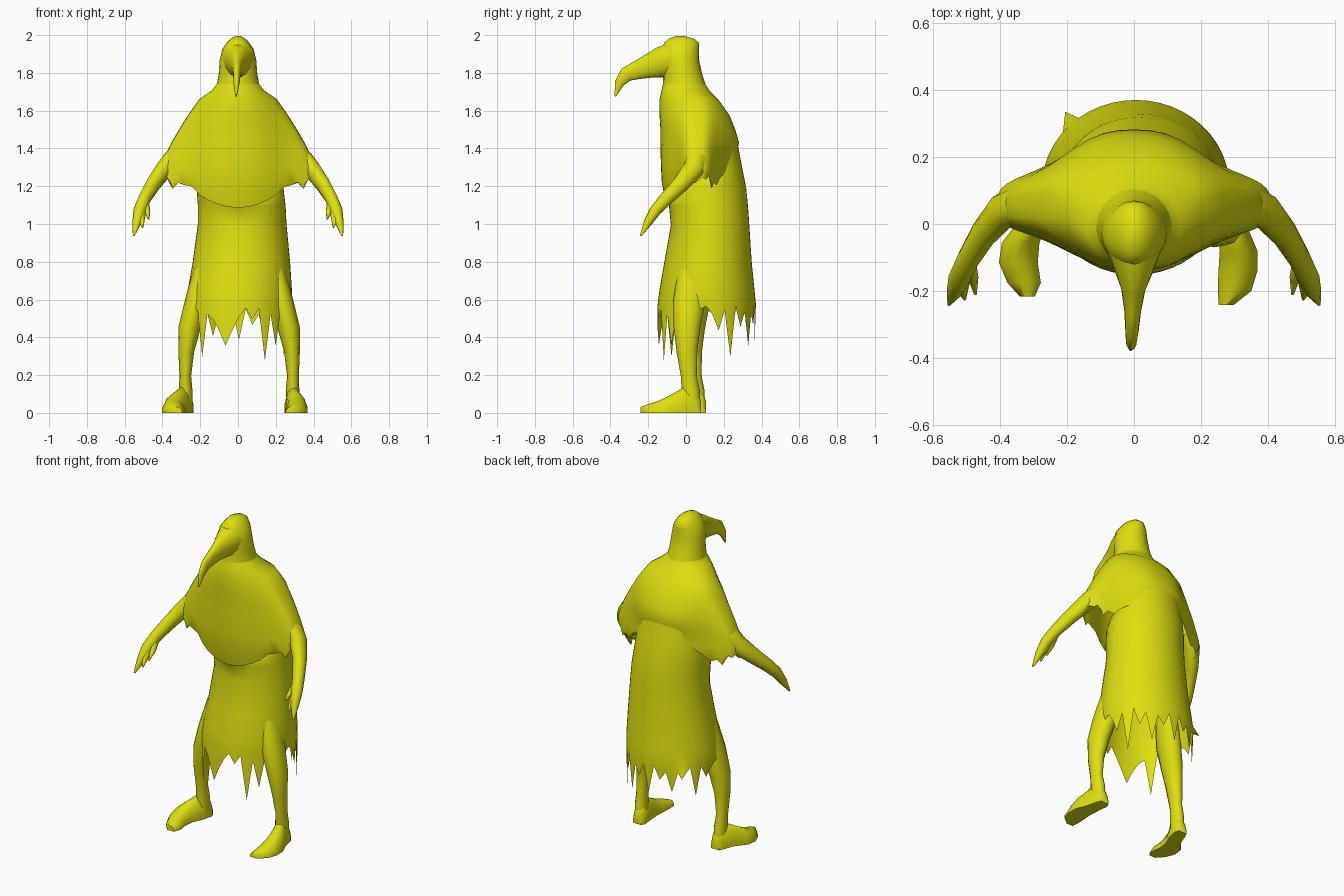
import bpy, bmesh, math
from mathutils import Vector

if "Cube" in bpy.data.objects:
    bpy.data.objects.remove(bpy.data.objects["Cube"])

mat = bpy.data.materials.new("mustard_yellow")
mat.diffuse_color = (0.74, 0.74, 0.005, 1)
mat.use_nodes = True
mat.node_tree.nodes["Principled BSDF"].inputs["Base Color"].default_value = mat.diffuse_color


def loft(name, rings, cap_start=False, cap_end=False):
    """Skin a list of equal-length closed rings."""
    bm = bmesh.new()
    vs = [[bm.verts.new(p) for p in r] for r in rings]
    n = len(rings[0])
    for a, b in zip(vs, vs[1:]):
        for i in range(n):
            j = (i + 1) % n
            bm.faces.new((a[i], a[j], b[j], b[i]))
    if cap_start:
        bm.faces.new(vs[0][::-1])
    if cap_end:
        bm.faces.new(vs[-1])
    bmesh.ops.remove_doubles(bm, verts=bm.verts, dist=0.0005)
    bmesh.ops.recalc_face_normals(bm, faces=bm.faces)
    me = bpy.data.meshes.new(name)
    bm.to_mesh(me)
    bm.free()
    me.materials.append(mat)
    ob = bpy.data.objects.new(name, me)
    bpy.context.collection.objects.link(ob)
    bpy.ops.object.select_all(action='DESELECT')
    ob.select_set(True)
    bpy.context.view_layer.objects.active = ob
    bpy.ops.object.shade_smooth_by_angle(angle=math.radians(60))
    return ob


def oval(z, cx, rx, front, back, n):
    """Horizontal oval ring, starting at the front and turning to +x."""
    cy, ry = (front + back) / 2, (back - front) / 2
    return [Vector((cx + rx * math.sin(a), cy - ry * math.cos(a), z))
            for a in (math.tau * i / n for i in range(n))]


def tube(name, pts, n=10):
    """Tapered tube along points (x, y, z, side radius, other radius), open at its hidden start."""
    rings = []
    for k, p in enumerate(pts):
        a, b = Vector(pts[max(k - 1, 0)][:3]), Vector(pts[min(k + 1, len(pts) - 1)][:3])
        d = (b - a).normalized()
        side = Vector((1, 0, 0))
        side = (side - d * side.dot(d)).normalized()
        up = d.cross(side)
        c = Vector(p[:3])
        rings.append([c + side * p[3] * math.cos(t) + up * p[4] * math.sin(t)
                      for t in (math.tau * i / n for i in range(n))])
    return loft(name, rings, False, True)


# Long robe: top edge rises from the waist in front to the shoulders behind
N = 48
robe = [oval(z, cx, rx, f, b, N) for z, cx, rx, f, b in [
    (1.42, 0, .22, -.10, .275), (1.30, .005, .226, -.10, .298),
    (1.20, .01, .23, -.10, .318), (1.10, .02, .232, -.09, .328), (1.00, .022, .235, -.08, .335),
    (.80, .018, .258, -.115, .348), (.66, .01, .275, -.14, .362), (.58, .005, .28, -.15, .37)]]
for ring in robe[:3]:
    for i, p in enumerate(ring):
        p.z = min(p.z, 1.27 - .16 * math.cos(math.tau * i / N))
tips = [.51, .50, .28, .36, .55, .57, .57, .44, .30, .46, .36, .47,
        .39, .48, .41, .51, .38, .48, .56, .58, .55, .30, .50, .36]
hem = oval(.55, .005, .275, -.152, .364, N)
for i in range(N):
    hem[i].z = .545 + .02 * math.sin(i * 2.3) if i % 2 else tips[i // 2]
for i in (45, 47):          # one broad strip at the front
    hem[i].z = .44
hem[30].x, hem[30].y = -.205, .335   # one strip flicked outwards behind
robe.append(hem)
loft("robe", robe)


# Shoulder cape widening into sleeves, with a ragged lower edge
def cape_ring(z, half, front, back):
    ring, n = [], 48
    power = min(1, max(.6, .6 + .4 * (z - 1.58) / .15))
    for i in range(n):
        a = math.tau * i / n
        x, c = half * math.sin(a), -math.cos(a)
        ax = abs(x)
        body = math.exp(-(ax / .23) ** 3)
        edge = front if c < 0 else back
        mid = .05 if z < 1.7 else -.01
        reach = abs(edge - mid)
        wing = min(reach, .10 if c < 0 else .125)
        y = mid + math.copysign(abs(c) ** power, c) * (wing + (reach - wing) * body)
        # lowest height allowed here: waist in front, shoulder blades behind
        t = min(1, (ax / .27) ** 2)
        low = 1.09 + .12 * t if c < 0 else 1.37 - .16 * t
        if ax > .24:
            low += (-.02, .012, .0, .015)[i % 4]
        if ax > .36:
            low += .03
        ring.append(Vector((x, y, max(z, low))))
    return ring


loft("cape", [cape_ring(*r) for r in [
    (1.745, .112, -.122, .102), (1.71, .14, -.13, .125), (1.665, .205, -.14, .17),
    (1.58, .265, -.14, .23), (1.50, .315, -.135, .262), (1.43, .355, -.135, .282),
    (1.39, .375, -.135, .265), (1.30, .41, -.132, .265), (1.22, .41, -.128, .265),
    (1.05, .40, -.10, .265)]])

# Hooded head
loft("head", [oval(z, 0, rx, f, b, 20) for z, rx, f, b in [
    (1.70, .122, -.13, .118), (1.745, .112, -.122, .103),
    (1.80, .102, -.12, .085), (1.87, .097, -.125, .07), (1.93, .083, -.128, .07),
    (1.965, .058, -.115, .067), (1.985, .04, -.09, .04), (2.0, .012, -.05, -.01)]], False, True)

# Hooked beak flowing out of the brow
tube("beak", [(0, -.075, 1.872, .082, .093),
              (0, -.14, 1.858, .058, .082), (-.002, -.195, 1.84, .036, .065),
              (-.004, -.26, 1.818, .025, .05), (-.006, -.318, 1.795, .02, .04),
              (-.008, -.352, 1.75, .016, .026), (-.01, -.375, 1.68, .004, .004)], 14)

for s, side in ((1, "right"), (-1, "left")):
    # Thin arm and clawed hand
    tube(side + "_arm", [(s * x, y, z, a, b) for x, y, z, a, b in [
        (.345, .06, 1.36, .045, .06), (.39, .04, 1.295, .048, .058), (.45, -.03, 1.213, .04, .046),
        (.495, -.105, 1.138, .034, .038), (.52, -.16, 1.078, .034, .032),
        (.535, -.2, 1.015, .024, .024), (.552, -.24, .942, .005, .005)]])
    tube(side + "_finger", [(s * .51, -.15, 1.08, .025, .022), (s * .512, -.195, 1.025, .018, .018),
                            (s * .505, -.225, .985, .004, .004)], 8)
    tube(side + "_thumb", [(s * .495, -.12, 1.11, .025, .025), (s * .48, -.16, 1.07, .016, .018),
                           (s * .473, -.21, 1.03, .004, .004)], 8)

    # Bare leg, tapering away inside the robe
    dy = 0 if s > 0 else .025
    dx = 0 if s > 0 else -.012
    tube(side + "_leg", [(s * (x + dx), y + dy, z, a, b) for x, y, z, a, b in [
        (.198, .035, .76, .05, .075), (.218, .025, .66, .058, .082), (.236, .015, .58, .06, .085),
        (.27, .005, .45, .058, .07), (.286, .005, .33, .042, .055), (.291, .015, .20, .031, .042),
        (.289, .025, .12, .036, .048), (.289, .03, .05, .036, .046)]], 12)

    # Flat foot, skinned from heel to toes
    foot = []
    for y, top, w, right, left in [
            (.08, .07, .028, .285, .275), (.055, .12, .04, .285, .275), (-.01, .14, .044, .295, .295),
            (-.08, .10, .056, .312, .338), (-.14, .07, .058, .31, .345),
            (-.20, .05, .05, .30, .328), (-.242, .035, .022, .275, .318)]:
        cx = right if s > 0 else -left
        foot.append([Vector((cx + w * u, y + dy, max(.004, top * v))) for u, v in
                     [(-1, 0), (1, 0), (1, .35), (.7, .8), (.25, 1), (-.25, 1), (-.7, .8), (-1, .35)]])
    loft(side + "_foot", foot, True, True)

# Rest the soles exactly on the ground
low = min(v.co.z for o in bpy.data.objects for v in o.data.vertices)
for o in bpy.data.objects:
    o.location.z -= low
